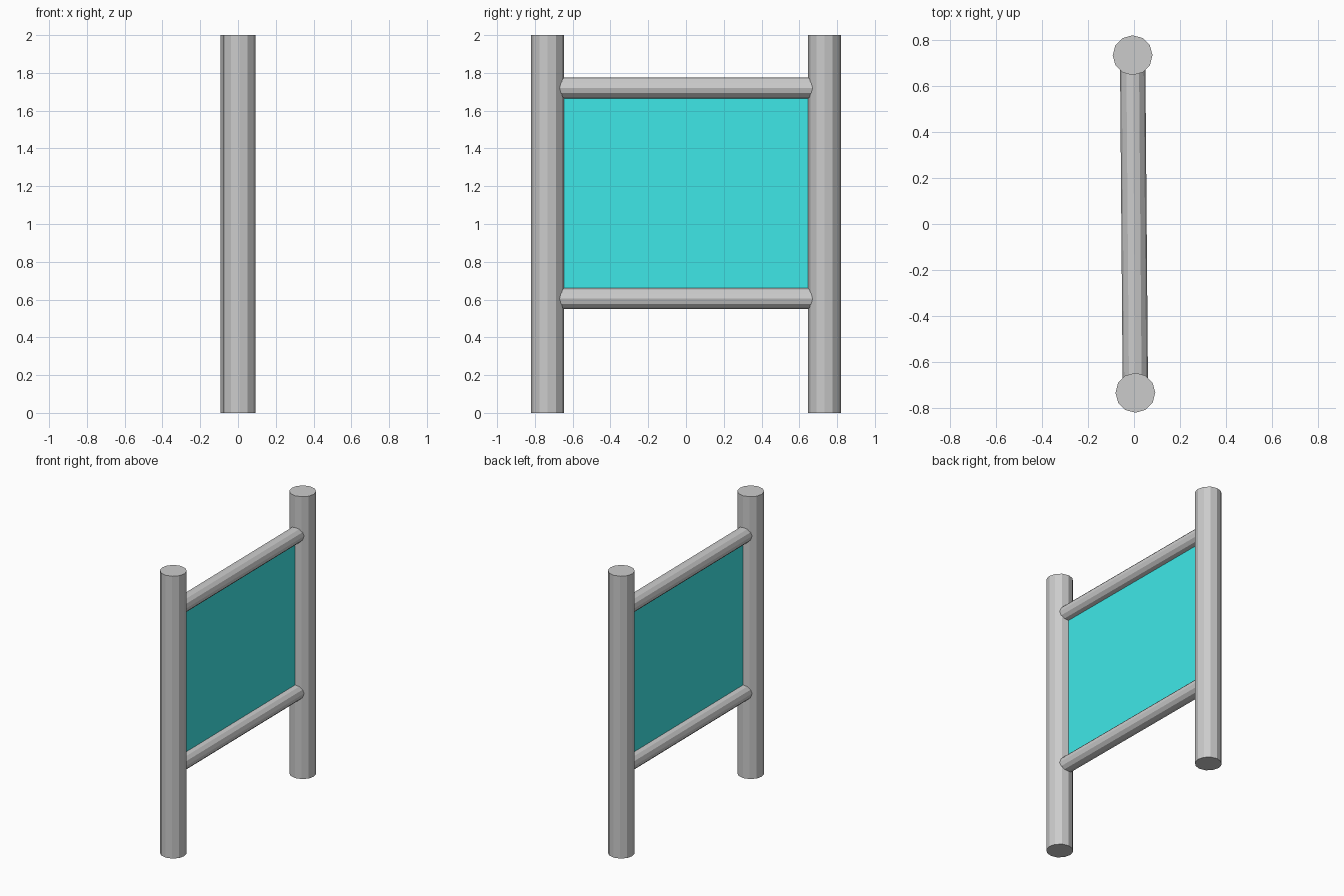
import bpy, math
from mathutils import Matrix

if "Cube" in bpy.data.objects:
    bpy.data.objects.remove(bpy.data.objects["Cube"])

# The whole frame is turned very slightly about z
TURN = Matrix.Rotation(math.radians(0.47), 4, 'Z')
POST_Y = 0.733


def rod(name, radius, length, centre, along_y=False):
    bpy.ops.mesh.primitive_cylinder_add(vertices=12, radius=radius, depth=length)
    ob = bpy.context.object
    ob.name = name
    tilt = Matrix.Rotation(math.pi / 2, 4, 'X') if along_y else Matrix()
    ob.data.transform(TURN @ Matrix.Translation(centre) @ tilt)
    return ob


# Upright posts
for name, side in (("front_post", -1), ("back_post", 1)):
    rod(name, 0.0865, 2.0, (0, side * POST_Y, 1.0))

# Horizontal rails, ending inside the posts
for name, z in (("lower_rail", 0.605), ("upper_rail", 1.72)):
    rod(name, 0.055, 2 * POST_Y, (0, 0, z), along_y=True)

# Thin coloured panel between the rails
mat = bpy.data.materials.new("panel_cyan")
mat.diffuse_color = (0.05, 0.8, 0.8, 1)
mat.use_nodes = True
mat.node_tree.nodes["Principled BSDF"].inputs["Base Color"].default_value = mat.diffuse_color
y, z0, z1 = 0.66, 0.65, 1.675
mesh = bpy.data.meshes.new("panel")
mesh.from_pydata([(0, -y, z0), (0, y, z0), (0, y, z1), (0, -y, z1)], [], [(0, 1, 2, 3)])
mesh.transform(TURN)
mesh.materials.append(mat)
panel = bpy.data.objects.new("panel", mesh)
bpy.context.collection.objects.link(panel)
